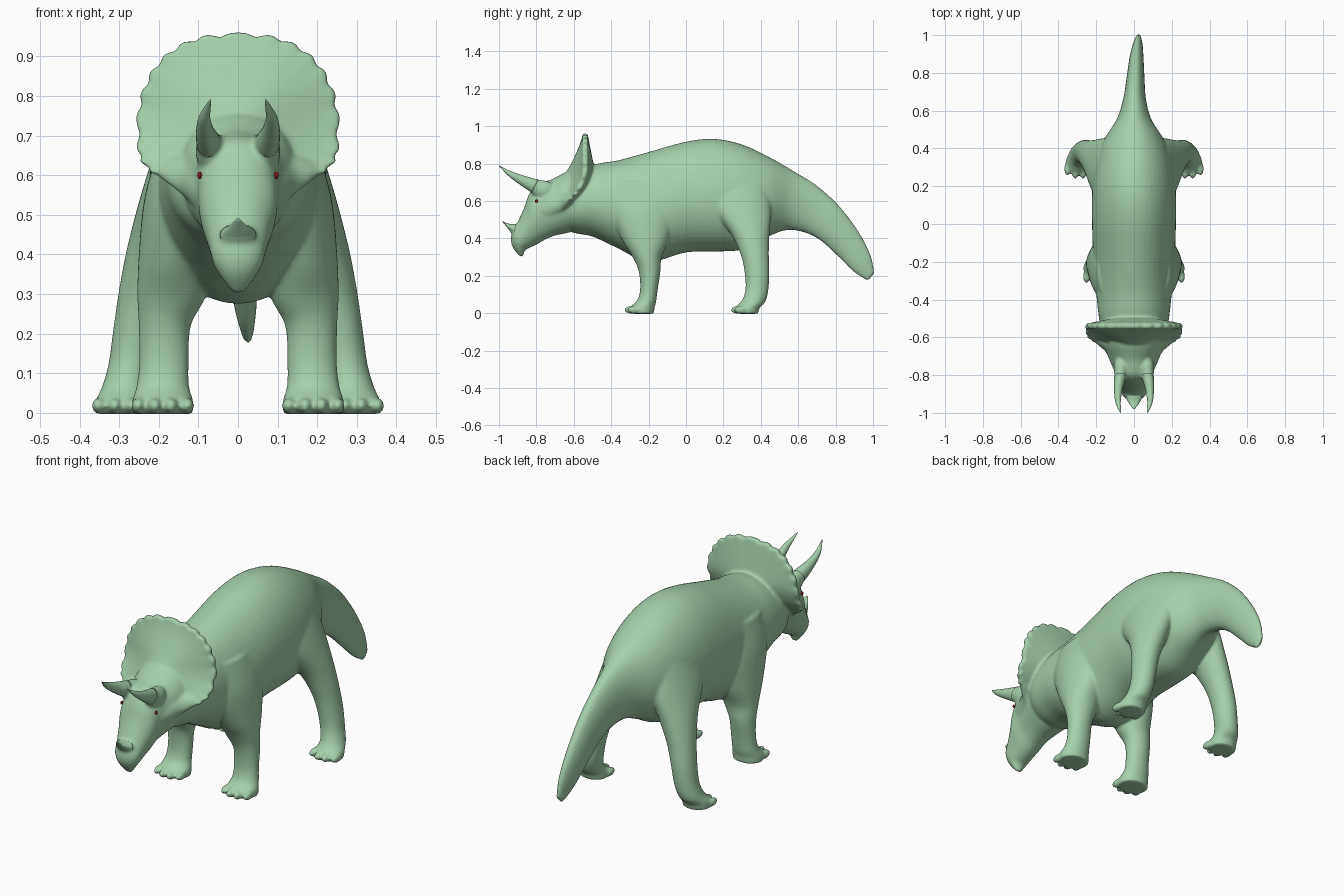
import bpy, bmesh, math
from mathutils import Matrix, Vector

if "Cube" in bpy.data.objects:
    bpy.data.objects.remove(bpy.data.objects["Cube"])


def material(name, rgb):
    m = bpy.data.materials.new(name)
    m.diffuse_color = (*rgb, 1)
    m.use_nodes = True
    m.node_tree.nodes["Principled BSDF"].inputs["Base Color"].default_value = m.diffuse_color
    return m


GREEN = material("skin_green", (0.38, 0.63, 0.41))
RED = material("eye_red", (0.25, 0.01, 0.01))
DARK = material("nostril_dark", (0.03, 0.05, 0.03))


def spline(rows, sub):
    """Catmull-Rom interpolation of whole rows of numbers."""
    rows = [Vector(r) for r in rows]
    out = []
    for i in range(len(rows) - 1):
        a, b, c, d = rows[max(i - 1, 0)], rows[i], rows[i + 1], rows[min(i + 2, len(rows) - 1)]
        for k in range(sub):
            t = k / sub
            out.append(0.5 * (2 * b + (c - a) * t + (2 * a - 5 * b + 4 * c - d) * t * t
                              + (3 * b - a - 3 * c + d) * t ** 3))
    return out + [rows[-1]]


def loft(bm, rows, side=1, f=0.5, n=32, sub=5):
    """Oval rings: centre x, half width, then the two ends (y, z) of the oval in the side view."""
    rings = []
    for cx, w, y1, z1, y2, z2 in spline(rows, sub):
        p, q = Vector((0, y1, z1)), Vector((0, y2, z2))
        c = q.lerp(p, f)
        ring = []
        for k in range(n):
            t = 2 * math.pi * k / n
            s = math.sin(t)
            v = c + ((p - c) * s if s > 0 else (q - c) * -s)
            v.x = side * (cx + max(w, 0.001) * math.cos(t))
            ring.append(bm.verts.new(v))
        rings.append(ring)
    for a, b in zip(rings, rings[1:]):
        for k in range(n):
            bm.faces.new((a[k], a[(k + 1) % n], b[(k + 1) % n], b[k]))
    bm.faces.new(rings[0])
    bm.faces.new(rings[-1])


def ball(bm, pos, radii):
    m = Matrix.Translation(pos) @ Matrix.Diagonal((*radii, 1))
    bmesh.ops.create_uvsphere(bm, u_segments=20, v_segments=12, radius=1, matrix=m)


def finish(name, bm, mat, voxel=0, smooth=0):
    """Make the object; with a voxel size its parts are fused and blended."""
    bmesh.ops.recalc_face_normals(bm, faces=bm.faces[:])
    for face in bm.faces:
        face.smooth = True
    me = bpy.data.meshes.new(name)
    bm.to_mesh(me)
    bm.free()
    me.materials.append(mat)
    ob = bpy.data.objects.new(name, me)
    bpy.context.collection.objects.link(ob)
    if voxel:
        r = ob.modifiers.new("fuse", 'REMESH')
        r.mode, r.voxel_size, r.use_smooth_shade = 'VOXEL', voxel, True
        s = ob.modifiers.new("blend", 'SMOOTH')
        s.factor, s.iterations = 0.5, smooth
    return ob


# Torso and tail
skin = bmesh.new()
loft(skin, [
    (0, .10, -.66, .66, -.68, .47), (0, .165, -.58, .765, -.60, .43), (0, .187, -.47, .80, -.50, .41),
    (0, .20, -.36, .818, -.37, .35), (0, .215, -.2, .862, -.2, .275), (0, .222, 0, .917, 0, .325),
    (0, .222, .15, .932, .17, .33), (0, .207, .3, .902, .3, .34), (0, .165, .45, .832, .42, .40),
    (0, .092, .58, .757, .53, .443), (.003, .06, .70, .682, .63, .433), (.008, .048, .82, .573, .72, .388),
    (.013, .038, .925, .433, .82, .297), (.02, .026, .988, .31, .90, .218), (.025, .012, 1.008, .215, .972, .172),
], f=0.45, n=48)

# Legs and toes
FRONT_LEG = [
    (.11, .08, -.43, .70, -.04, .70), (.145, .09, -.41, .55, -.05, .55), (.163, .088, -.34, .39, -.09, .40),
    (.168, .086, -.28, .29, -.13, .30), (.185, .066, -.252, .22, -.137, .22), (.187, .063, -.245, .13, -.152, .12),
    (.19, .067, -.26, .07, -.16, .06), (.19, .077, -.295, .035, -.168, .03), (.19, .077, -.295, -.003, -.17, -.003)]
HIND_LEG = [
    (.10, .08, .03, .75, .43, .75), (.145, .09, .09, .60, .455, .57), (.196, .08, .23, .44, .447, .43),
    (.233, .066, .29, .32, .443, .32), (.255, .059, .313, .22, .446, .22), (.27, .057, .318, .13, .44, .12),
    (.285, .059, .30, .07, .424, .06), (.29, .069, .27, .035, .395, .03), (.29, .069, .27, -.003, .385, -.003)]
for side in (1, -1):
    for leg, cx, y in ((FRONT_LEG, .19, -.298), (HIND_LEG, .29, .272)):
        loft(skin, leg, side)
        for k in range(4):
            u = k / 1.5 - 1
            ball(skin, (side * (cx + .062 * u), y + .02 * u * u, .018), (.018, .036, .021))

# Skull, beak and the cheeks that flare out to the frill
loft(skin, [
    (0, .15, -.56, .77, -.56, .45), (0, .145, -.64, .755, -.63, .43), (0, .122, -.72, .715, -.70, .415),
    (0, .104, -.80, .69, -.75, .395), (0, .097, -.838, .64, -.79, .372), (0, .083, -.867, .56, -.82, .357),
    (0, .071, -.904, .48, -.845, .345), (0, .064, -.93, .43, -.86, .338), (0, .049, -.936, .385, -.865, .325),
    (0, .03, -.922, .345, -.87, .308), (0, .014, -.89, .306, -.875, .300)], f=0.55, n=40)
loft(skin, [
    (0, .225, -.585, .67, -.61, .575), (0, .195, -.63, .67, -.645, .54), (0, .152, -.67, .67, -.68, .50),
    (0, .126, -.73, .66, -.73, .475), (0, .10, -.80, .64, -.78, .46)])

# Frill: a scalloped shield, front and back skins joined at the rim
N, R = 208, 14


def frill_point(k, s, back):
    a = 2 * math.pi * k / N
    c, d = math.cos(a), math.sin(a)
    scallop = 0.97 + 0.048 * abs(math.sin(13 * a)) if d > -0.6 else 0.98
    x = 0.255 * math.copysign(abs(c) ** 0.8, c)
    z = (0.252 if d > 0 else 0.14) * math.copysign(abs(d) ** (0.87 if d > 0 else 0.65), d)
    grow = s * (1 + (scallop - 1) * s ** 10)
    z = 0.705 + z * grow
    y = -0.538 - 2.6 * max(0, 0.78 - z) ** 2
    y += (0.012 + 0.05 * (1 - s)) if back else (-0.014 - 0.115 * (1 - s) ** 1.3)
    return (x * grow, y, z)


for back in (0, 1):
    rows = [[skin.verts.new(frill_point(k, j / R, back)) for k in range(N)] for j in range(1, R + 1)]
    pole = skin.verts.new(frill_point(0, 0, back))
    for k in range(N):
        m = (k + 1) % N
        skin.faces.new((pole, rows[0][k], rows[0][m]))
        for p, q in zip(rows, rows[1:]):
            skin.faces.new((p[k], p[m], q[m], q[k]))
    if back:
        for k in range(N):
            m = (k + 1) % N
            skin.faces.new((rim[k], rim[m], rows[-1][m], rows[-1][k]))
    rim = rows[-1]

# Nose horn, with its root blended into the snout
NOSE = [(0, .05, -.85, .52, -.88, .40), (0, .046, -.905, .478, -.925, .42),
        (0, .028, -.945, .478, -.95, .45), (0, .004, -.98, .492, -.98, .487)]
loft(skin, NOSE[:3])
bm = bmesh.new()
loft(bm, NOSE[1:])
finish("nose_horn", bm, GREEN)

# Brow horns with blended roots, eyes and nostrils
BROW = [(.068, .035, -.72, .70, -.77, .59), (.073, .032, -.79, .715, -.825, .645),
        (.083, .023, -.86, .733, -.885, .685), (.085, .015, -.93, .757, -.945, .73),
        (.077, .008, -.975, .777, -.98, .765), (.07, .002, -1.0, .792, -1.0, .788)]
for side, tag in ((1, "left"), (-1, "right")):
    loft(skin, BROW[:3], side)
    ball(skin, (side * .068, -.765, .66), (.04, .065, .05))
    bm = bmesh.new()
    loft(bm, BROW[1:], side)
    finish("brow_horn_" + tag, bm, GREEN)
    bm = bmesh.new()
    ball(bm, (side * .097, -.80, .60), (.006, .008, .009))
    finish("eye_" + tag, bm, RED)
    bm = bmesh.new()
    ball(bm, (side * .056, -.89, .42), (.007, .010, .007))
    finish("nostril_" + tag, bm, DARK)
finish("body_and_head", skin, GREEN, 0.0065, 12)
